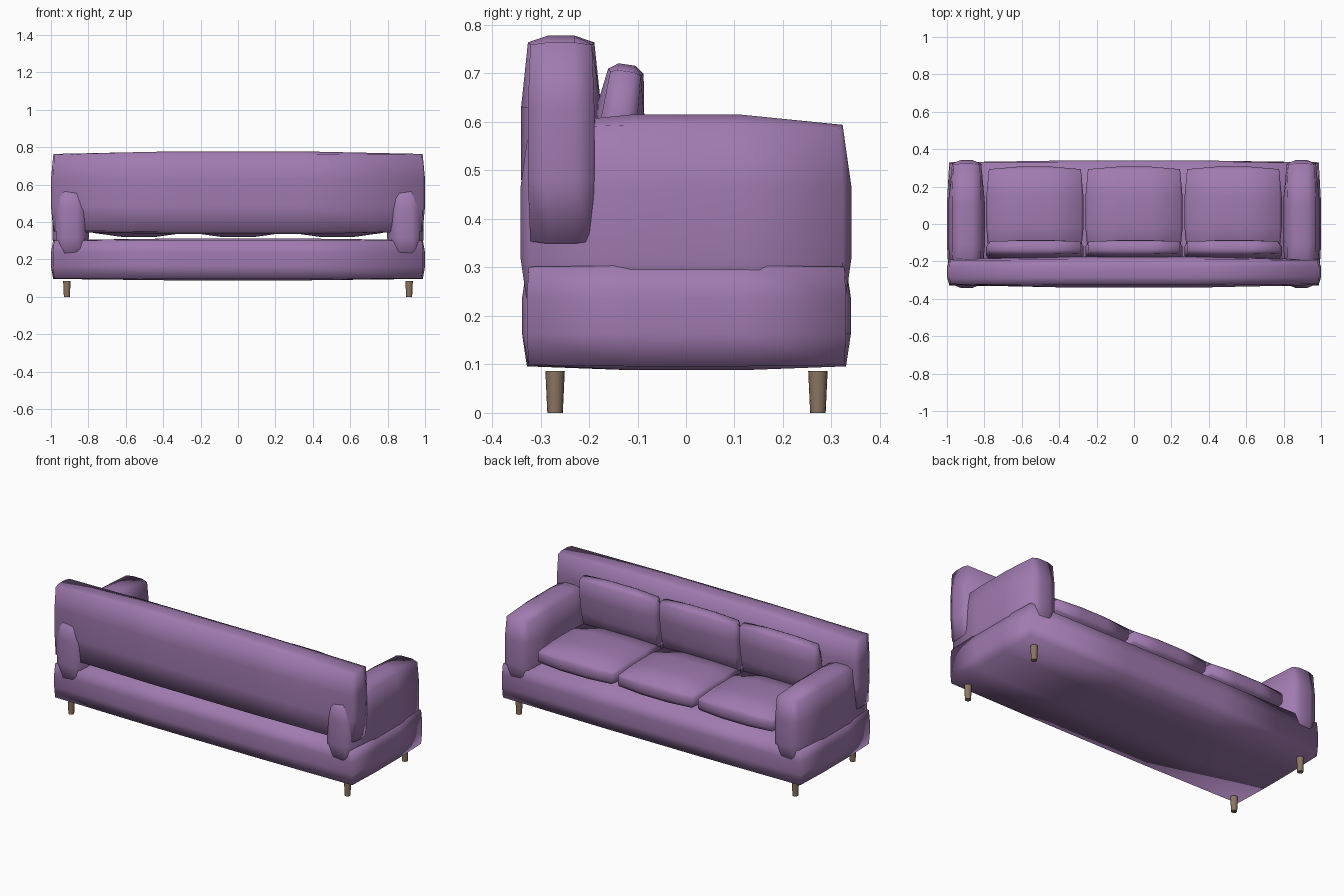
import bpy, bmesh
from math import radians

cube = bpy.data.objects.get("Cube")
if cube:
    bpy.data.objects.remove(cube)


def material(name, color):
    mat = bpy.data.materials.new(name)
    mat.use_nodes = True
    mat.diffuse_color = (*color, 1)
    bsdf = mat.node_tree.nodes["Principled BSDF"]
    bsdf.inputs["Base Color"].default_value = (*color, 1)
    bsdf.inputs["Roughness"].default_value = 0.8
    return mat


fabric = material("purple fabric", (0.35, 0.195, 0.43))
wood = material("brown wood", (0.26, 0.18, 0.12))


def finish(bm, name, mat, location):
    mesh = bpy.data.meshes.new(name)
    bm.to_mesh(mesh)
    bm.free()
    mesh.materials.append(mat)
    obj = bpy.data.objects.new(name, mesh)
    obj.location = location
    bpy.context.collection.objects.link(obj)
    return obj


def padded_box(name, low, high, inset, tilt=0):
    """Box cut in thirds whose rims are drawn in, so every face bulges."""
    bm = bmesh.new()
    bmesh.ops.create_cube(bm, size=2)
    bmesh.ops.subdivide_edges(bm, edges=bm.edges[:], cuts=2, use_grid_fill=True)
    half = [(b - a) / 2 for a, b in zip(low, high)]
    for v in bm.verts:
        outer = [abs(c) > 0.9 for c in v.co]
        pull = (0, 0, 1, 1.35)[sum(outer)]
        v.co = [c * (half[i] - inset[i] * pull * outer[i])
                for i, c in enumerate(v.co)]
    for f in bm.faces:
        f.smooth = True
    bmesh.ops.recalc_face_normals(bm, faces=bm.faces[:])
    centre = [(a + b) / 2 for a, b in zip(low, high)]
    obj = finish(bm, name, fabric, centre)
    obj.rotation_euler.x = tilt
    return obj


# Base and backrest
padded_box("base", (-1, -0.338, 0.088), (1, 0.34, 0.312), (0.012, 0.01, 0.008))
padded_box("backrest", (-1, -0.34, 0.335), (1, -0.175, 0.778), (0.013, 0.014, 0.014))

# Armrests
for side, label in ((1, "left"), (-1, "right")):
    x0, x1 = sorted((side * 0.797, side * 0.993))
    padded_box(label + "_armrest", (x0, -0.341, 0.17), (x1, 0.341, 0.615),
               (0.02, 0.018, 0.021))

# Seat and back cushions
for x, label in ((-0.53, "right"), (0, "middle"), (0.53, "left")):
    padded_box(label + "_seat_cushion", (x - 0.26, -0.18, 0.32),
               (x + 0.26, 0.307, 0.45), (0.014, 0.014, 0.022))
    padded_box(label + "_back_cushion", (x - 0.26, -0.197, 0.39),
               (x + 0.26, -0.093, 0.72), (0.014, 0.015, 0.014), radians(-8))

# Tapered legs
for x, side in ((0.915, "left"), (-0.915, "right")):
    for y, end in ((-0.27, "front"), (0.272, "rear")):
        bm = bmesh.new()
        bmesh.ops.create_cone(bm, cap_ends=True, segments=16, radius1=0.016,
                              radius2=0.02, depth=0.086)
        leg = finish(bm, f"{end}_{side}_leg", wood, (x, y, 0.043))
        bpy.ops.object.select_all(action="DESELECT")
        leg.select_set(True)
        bpy.context.view_layer.objects.active = leg
        bpy.ops.object.shade_smooth_by_angle()
